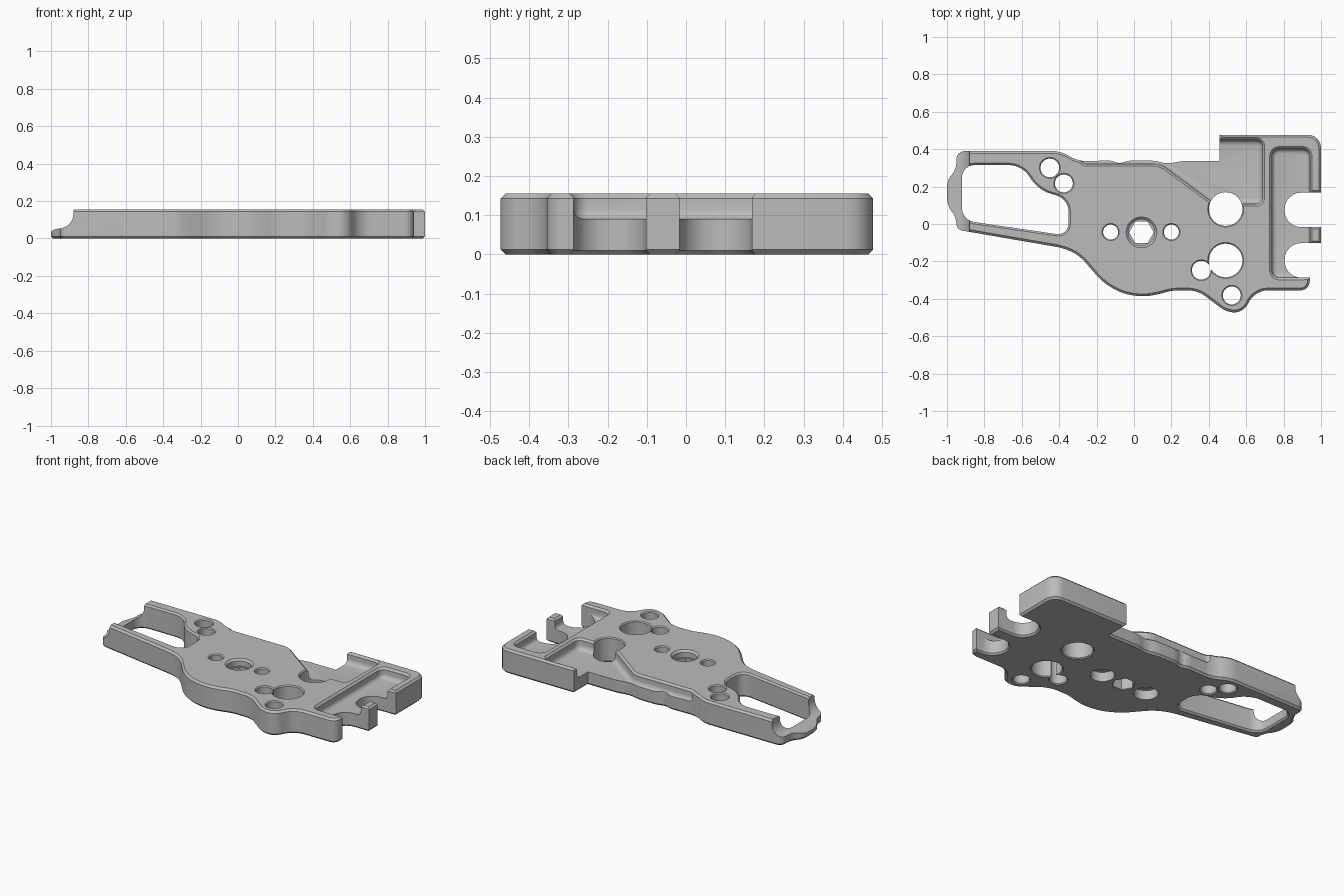
import bpy
import bmesh
from math import cos, sin, tau, pi
from mathutils import Vector

TOP = 0.155
CHAMFER = 0.012

default_cube = bpy.data.objects.get("Cube")
if default_cube:
    bpy.data.objects.remove(default_cube, do_unlink=True)

metal = bpy.data.materials.new("grey metal")
metal.use_nodes = True
grey = (0.5, 0.5, 0.5, 1)
metal.diffuse_color = grey
metal.node_tree.nodes["Principled BSDF"].inputs["Base Color"].default_value = grey


def rounded(corners, size, steps=6):
    """Round each corner of a polygon; a third value overrides the size."""
    path = []
    count = len(corners)
    for i, corner in enumerate(corners):
        point = Vector(corner[:2])
        wanted = corner[2] if len(corner) > 2 else size
        if not wanted:
            path.append(point)
            continue
        before = Vector(corners[i - 1][:2]) - point
        after = Vector(corners[(i + 1) % count][:2]) - point
        reach = min(wanted, before.length * 0.48, after.length * 0.48)
        start = point + before.normalized() * reach
        end = point + after.normalized() * reach
        h1, h2 = start.lerp(point, 0.55), end.lerp(point, 0.55)
        for s in range(steps + 1):
            t = s / steps
            u = 1 - t
            path.append(start * u**3 + h1 * (3 * u * u * t)
                        + h2 * (3 * u * t * t) + end * t**3)
    return path


def circle(x, y, radius, sides=40):
    return [Vector((x + radius * cos(tau * i / sides),
                    y + radius * sin(tau * i / sides))) for i in range(sides)]


def inflate(path, distance):
    """Move a closed counter-clockwise path outward by a distance."""
    result = []
    for i, point in enumerate(path):
        a = (point - path[i - 1]).normalized()
        b = (path[(i + 1) % len(path)] - point).normalized()
        na, nb = Vector((a.y, -a.x)), Vector((b.y, -b.x))
        result.append(point + (na + nb) * (distance / (1 + na.dot(nb))))
    return result


def loft(name, path, layers):
    """Stack inflated copies of a path, given as (height, inflation)."""
    area = sum(path[i - 1].x * p.y - path[i - 1].y * p.x for i, p in enumerate(path))
    if area < 0:
        path = path[::-1]
    bm = bmesh.new()
    rings = [[bm.verts.new((p.x, p.y, z)) for p in inflate(path, grow)]
             for z, grow in layers]
    bm.faces.new(rings[0][::-1])
    bm.faces.new(rings[-1])
    for low, high in zip(rings, rings[1:]):
        for i in range(len(low)):
            bm.faces.new((low[i - 1], low[i], high[i], high[i - 1]))
    mesh = bpy.data.meshes.new(name)
    bm.to_mesh(mesh)
    bm.free()
    mesh.materials.append(metal)
    obj = bpy.data.objects.new(name, mesh)
    bpy.context.collection.objects.link(obj)
    return obj


def carve(cutter):
    """Subtract the cutter from the plate and discard it."""
    mod = plate.modifiers.new("carve", "BOOLEAN")
    mod.operation = "DIFFERENCE"
    mod.solver = "EXACT"
    mod.object = cutter
    bpy.context.view_layer.update()
    graph = bpy.context.evaluated_depsgraph_get()
    mesh = bpy.data.meshes.new_from_object(plate.evaluated_get(graph))
    plate.modifiers.clear()
    plate.data = mesh
    bpy.data.objects.remove(cutter, do_unlink=True)


def through(name, path, edge=0.01):
    """Cut right through, with chamfered rims."""
    spill = 0.02
    carve(loft(name, path, [(-spill, edge + spill), (edge, 0),
                            (TOP - edge, 0), (TOP + spill, edge + spill)]))


def pocket(name, path, floor, fillet):
    """Cut down to a floor, with a rounded foot and chamfered rim."""
    layers = [(floor + fillet * (1 - cos(a)), fillet * (sin(a) - 1))
              for a in (pi / 8 * k for k in range(5))]
    layers += [(TOP - CHAMFER, 0), (TOP + CHAMFER, CHAMFER * 2)]
    carve(loft(name, path, layers))


# Plate outline, clockwise from the left end
left_side = [(-0.95, -0.03), (-0.95, 0.035), (-1, 0.1), (-1, 0.235),
             (-0.95, 0.29), (-0.95, 0.39)]
back_side = [(-0.39, 0.39), (-0.3, 0.335), (-0.12, 0.34), (-0.08, 0.322),
             (-0.03, 0.34), (0.11, 0.34), (0.18, 0.32), (0.25, 0.337),
             (0.457, 0.337, 0), (0.457, 0.477, 0)]
right_side = [(1, 0.477, 0.07), (1, -0.19, 0), (0.94, -0.19, 0), (0.94, -0.355, 0.05)]
front_side = [(0.65, -0.355, 0.06), (0.585, -0.47, 0.06), (0.5, -0.475),
              (0.34, -0.355), (0.2, -0.355), (0.13, -0.377), (0.04, -0.39),
              (-0.07, -0.37), (-0.17, -0.31), (-0.29, -0.17), (-0.37, -0.13)]
outline = rounded(left_side + back_side + right_side + front_side, 0.045)
plate = loft("frame_plate", outline, [(0, -CHAMFER), (CHAMFER, 0),
                                      (TOP - CHAMFER, 0), (TOP, -CHAMFER)])

# Long opening in the tail
opening = [(-0.92, 0.02), (-0.92, 0.315), (-0.6, 0.315), (-0.51, 0.18),
           (-0.35, 0.135), (-0.35, -0.063)]
through("tail_opening", rounded(opening, 0.065))

# Sunken trays
tray = [(-0.29, 0.322), (0.14, 0.322), (0.43, 0.108), (0.687, 0.108),
        (0.687, 0.45), (0.36, 0.45), (0.36, 0.6), (-0.29, 0.6)]
pocket("back_tray", rounded(tray, 0.035), 0.085, 0.03)
bay = [(0.737, -0.287), (0.94, -0.287), (0.94, 0.402), (0.737, 0.402)]
pocket("side_bay", rounded(bay, 0.04), 0.09, 0.025)

# Open slots in the side
for low in (-0.287, -0.017):
    high = low + 0.185
    slot = [(0.805, low), (1.2, low, 0), (1.2, high, 0), (0.805, high)]
    through("side_slot", rounded(slot, 0.092))

# Round holes
for x, y, radius in [(-0.45, 0.3, 0.05), (-0.375, 0.217, 0.048),
                     (-0.125, -0.043, 0.04), (0.2, -0.043, 0.04),
                     (0.49, 0.08, 0.09), (0.49, -0.195, 0.09),
                     (0.36, -0.247, 0.05), (0.523, -0.382, 0.048)]:
    through("round_hole", circle(x, y, radius), 0.006)

# Neck joining the two keyhole circles
neck = [Vector(p) for p in [(0.37, -0.26), (0.45, -0.235), (0.45, -0.2), (0.37, -0.225)]]
through("keyhole_neck", neck, 0.004)

# Hexagonal centre hole with a seat above, and counterbores below
through("hex_hole", circle(0.04, -0.045, 0.066, 6), 0.004)
carve(loft("hex_seat", circle(0.04, -0.045, 0.07),
           [(0.11, 0), (TOP - CHAMFER, 0), (TOP + CHAMFER, CHAMFER * 2)]))
for x in (-0.125, 0.2):
    carve(loft("counterbore", circle(x, -0.043, 0.07), [(-0.05, 0), (0.06, 0)]))

# Concave step down to the low bar at the tail end
step = [Vector((-0.96 + 0.08 * sin(a), 0.133 - 0.08 * cos(a)))
        for a in (pi / 16 * k for k in range(9))]
step += [Vector(p) for p in [(-0.88, 0.3), (-1.1, 0.3), (-1.1, 0.02), (-1, 0.035), (-0.985, 0.047)]]
cove = loft("tail_cove", step, [(-0.6, 0), (0.6, 0)])
cove.rotation_euler.x = pi / 2
carve(cove)

# Smooth curved walls, keep rims crisp
bpy.ops.object.select_all(action="DESELECT")
plate.select_set(True)
bpy.context.view_layer.objects.active = plate
bpy.ops.object.shade_smooth_by_angle(angle=pi / 6)
